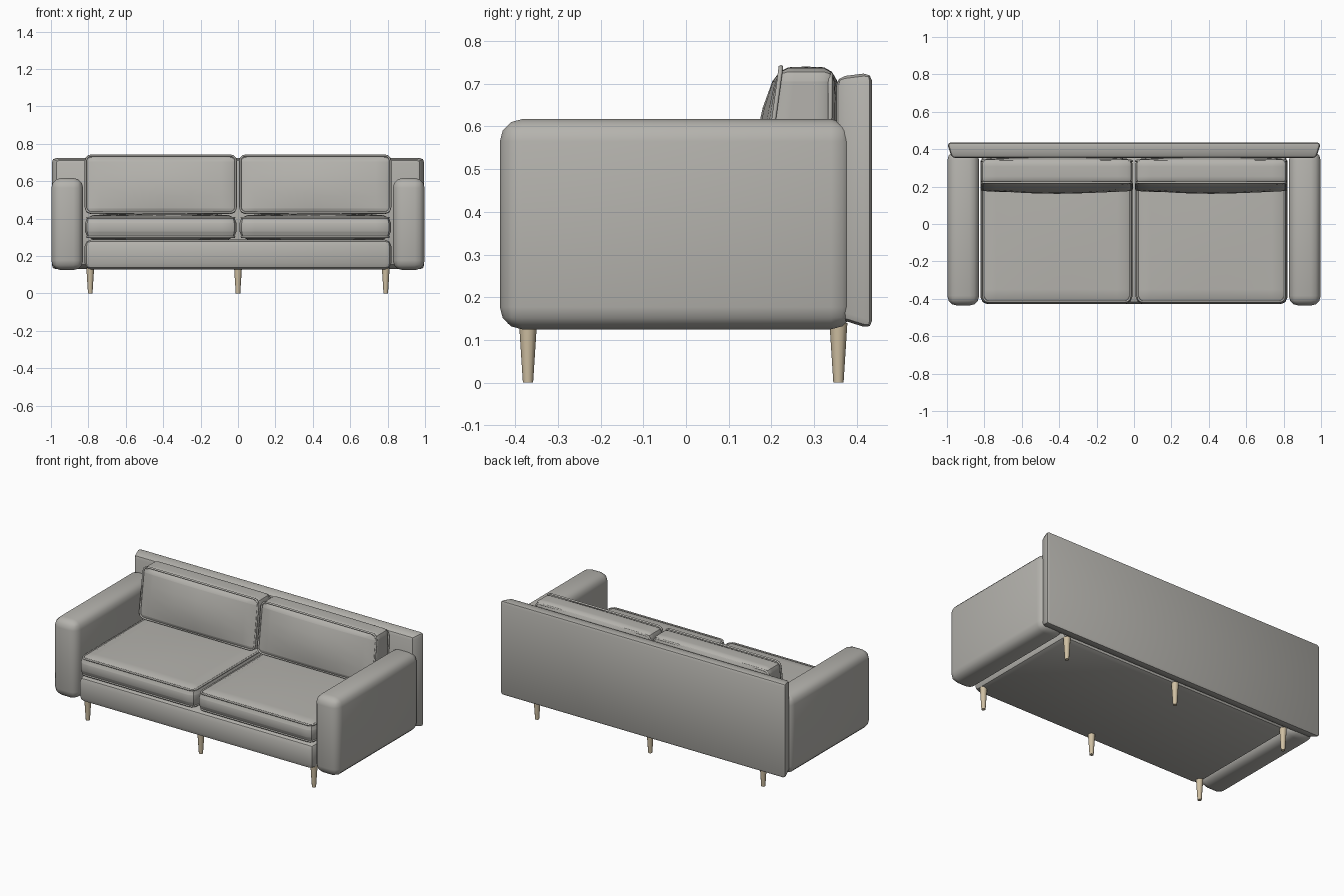
import bpy, bmesh, math
from mathutils import Vector

if "Cube" in bpy.data.objects:
    bpy.data.objects.remove(bpy.data.objects["Cube"])


def material(name, rgb):
    m = bpy.data.materials.new(name)
    m.diffuse_color = (*rgb, 1)
    m.use_nodes = True
    m.node_tree.nodes["Principled BSDF"].inputs["Base Color"].default_value = m.diffuse_color
    return m


FABRIC = material("warm grey fabric", (0.46, 0.45, 0.42))
WOOD = material("pale wood", (0.62, 0.52, 0.36))


def finish(name, bm, mat, angle=30):
    me = bpy.data.meshes.new(name)
    bmesh.ops.recalc_face_normals(bm, faces=bm.faces)
    bm.to_mesh(me)
    bm.free()
    ob = bpy.data.objects.new(name, me)
    bpy.context.collection.objects.link(ob)
    me.materials.append(mat)
    bpy.ops.object.select_all(action='DESELECT')
    ob.select_set(True)
    bpy.context.view_layer.objects.active = ob
    bpy.ops.object.shade_smooth_by_angle(angle=math.radians(angle))
    return ob


def soft_box(name, lo, hi, bevel, segs=2, bulge=(0, 0, 0), cuts=0, warp=None):
    """Bevelled box, optionally puffed along each axis and then warped."""
    lo, hi = Vector(lo), Vector(hi)
    mid, half = (lo + hi) / 2, (hi - lo) / 2
    bm = bmesh.new()
    bmesh.ops.create_cube(bm, size=2)
    for v in bm.verts:
        v.co = v.co * half + mid
    bmesh.ops.bevel(bm, geom=list(bm.edges), offset=bevel, segments=segs,
                    profile=0.5, affect='EDGES')
    for axis in range(3):
        n = Vector([float(i == axis) for i in range(3)])
        for k in range(cuts):
            t = -0.8 + 1.6 * k / (cuts - 1)
            bmesh.ops.bisect_plane(bm, geom=bm.verts[:] + bm.edges[:] + bm.faces[:],
                                   plane_co=mid + n * half[axis] * t, plane_no=n)
    for v in bm.verts:
        u = Vector([(v.co[i] - mid[i]) / half[i] for i in range(3)])
        for i in range(3):
            a, b = u[(i + 1) % 3], u[(i + 2) % 3]
            v.co[i] += bulge[i] * u[i] * (1 - a * a) * (1 - b * b)
        if warp:
            v.co = warp(v.co)
    return finish(name, bm, FABRIC)


def piping(name, axes, lo, hi, level, radius=0.03, thick=0.006, warp=None):
    """Cord round a rounded rectangle lying across two axes."""
    a, b = axes
    c = 3 - a - b
    path = []
    corners = [(hi[0], hi[1], 0), (lo[0], hi[1], 90), (lo[0], lo[1], 180), (hi[0], lo[1], 270)]
    for px, py, start in corners:
        cx = px - math.copysign(radius, px - (lo[0] + hi[0]) / 2)
        cy = py - math.copysign(radius, py - (lo[1] + hi[1]) / 2)
        for k in range(4):
            t = math.radians(start + 30 * k)
            p = Vector((0, 0, 0))
            p[a], p[b], p[c] = cx + radius * math.cos(t), cy + radius * math.sin(t), level
            path.append(warp(p) if warp else p)
    bm = bmesh.new()
    rings = []
    for i, p in enumerate(path):
        tangent = (path[(i + 1) % len(path)] - path[i - 1]).normalized()
        up = Vector([float(k == c) for k in range(3)])
        side = tangent.cross(up).normalized()
        rings.append([bm.verts.new(p + thick * (side * math.cos(k * math.tau / 6)
                                                + up * math.sin(k * math.tau / 6)))
                      for k in range(6)])
    for i, r in enumerate(rings):
        q = rings[(i + 1) % len(rings)]
        for k in range(6):
            bm.faces.new((r[k], r[(k + 1) % 6], q[(k + 1) % 6], q[k]))
    return finish(name, bm, FABRIC, 65)


def lean(p):
    """Front of a back cushion slopes back towards the top."""
    q = p.copy()
    f = max(0, min(1, (0.35 - p.y) / 0.18))
    q.y += 0.045 * f * (p.z - 0.43) / 0.31
    return q


def back_shape(p):
    """Back panel: front edge narrows in at the ends and lifts at the foot."""
    q = p.copy()
    f = max(0, min(1, (0.435 - p.y) / 0.08))
    q.x *= 1 - 0.025 * f
    if p.z < 0.3:
        q.z += 0.025 * f
    if p.z > 0.6:
        q.z -= 0.01 * f
    return q


# Frame: base and back panel
soft_box("base", (-0.82, -0.428, 0.128), (0.82, 0.37, 0.288), 0.035)
soft_box("back_panel", (-1, 0.352, 0.125), (1, 0.436, 0.726), 0.02, warp=back_shape)

for side, label in ((-1, "left"), (1, "right")):
    # Arm
    x0, x1 = sorted((side * 0.828, side * 0.998))
    soft_box(label + "_arm", (x0, -0.436, 0.125), (x1, 0.392, 0.617), 0.052, 3)

    # Seat cushion with cords round its top and bottom edges
    x0, x1 = sorted((side * 0.008, side * 0.818))
    soft_box(label + "_seat_cushion", (x0, -0.428, 0.292), (x1, 0.35, 0.416), 0.04, 2,
             (0, 0, 0.012), 5)
    for z, tag in ((0.405, "top"), (0.303, "bottom")):
        piping(f"{label}_seat_{tag}_piping", (0, 1), (x0 + 0.012, -0.416),
               (x1 - 0.012, 0.34), z)

    # Back cushion with cords round its front and rear edges
    soft_box(label + "_back_cushion", (x0, 0.172, 0.425), (x1, 0.345, 0.736), 0.03, 2,
             (0, 0.028, 0.004), 5, lean)
    for y, tag in ((0.18, "front"), (0.335, "rear")):
        top = 0.738 if tag == "front" else 0.722
        piping(f"{label}_back_{tag}_piping", (0, 2), (x0 + 0.004, 0.432),
               (x1 - 0.004, top), y, warp=lean)

# Tapered legs
for y, row in ((-0.37, "front"), (0.357, "rear")):
    for x, col in ((-0.79, "left"), (0, "middle"), (0.79, "right")):
        bm = bmesh.new()
        bmesh.ops.create_cone(bm, cap_ends=True, segments=12, radius1=0.012,
                              radius2=0.021, depth=0.14)
        bmesh.ops.translate(bm, verts=bm.verts, vec=(x, y, 0.07))
        finish(f"{row}_{col}_leg", bm, WOOD, 40)
